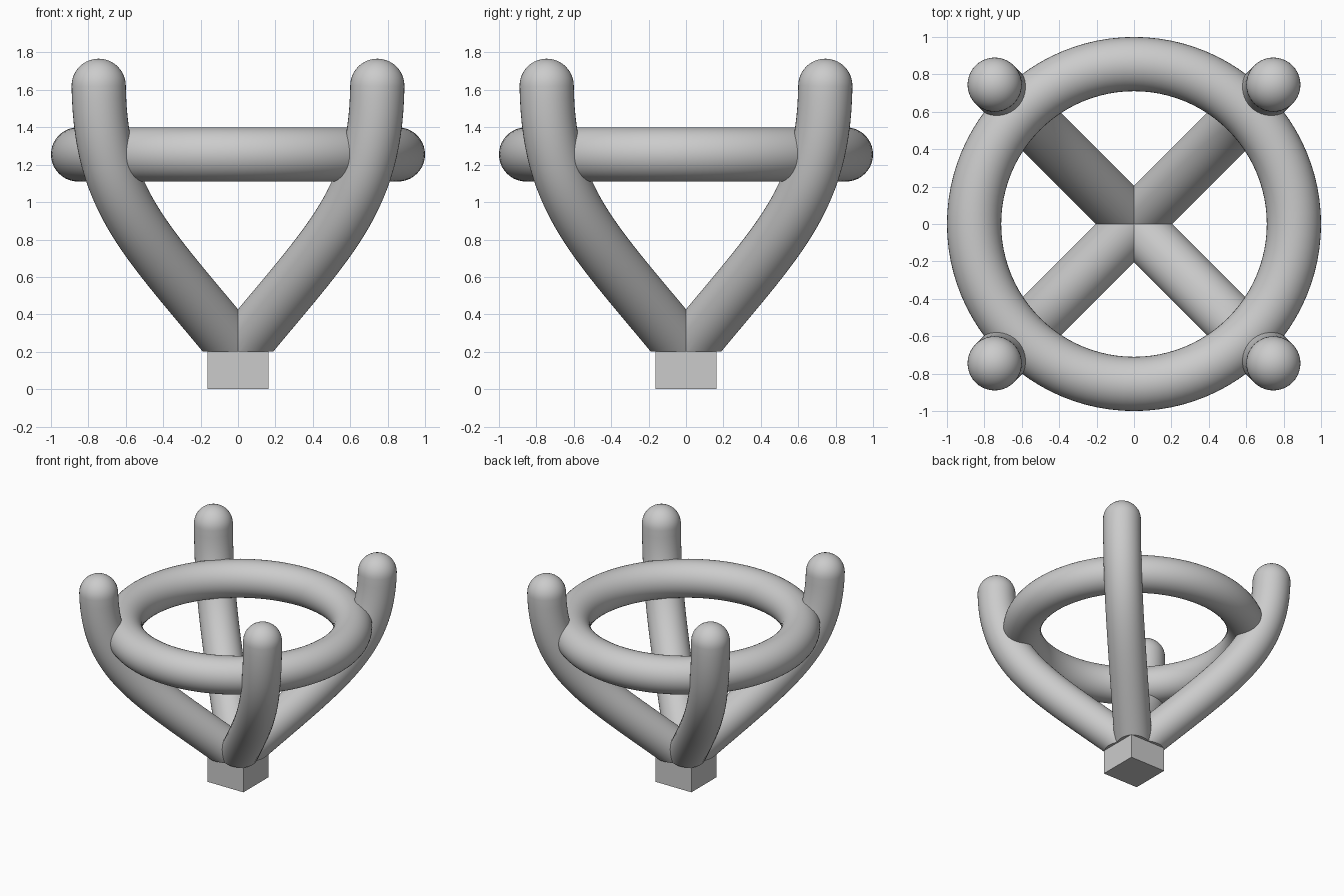
import bpy, bmesh
from math import sin, cos, pi, sqrt
from mathutils import Vector, Matrix

if "Cube" in bpy.data.objects:
    bpy.data.objects.remove(bpy.data.objects["Cube"])

R = 0.145          # tube radius of prongs and ring
SIDES = 40
BASE_Z = 0.2       # top of the base block


def finish(bm, name, smooth=True):
    bmesh.ops.recalc_face_normals(bm, faces=bm.faces)
    me = bpy.data.meshes.new(name)
    bm.to_mesh(me)
    bm.free()
    ob = bpy.data.objects.new(name, me)
    bpy.context.collection.objects.link(ob)
    if smooth:
        bpy.ops.object.select_all(action='DESELECT')
        ob.select_set(True)
        bpy.context.view_layer.objects.active = ob
        bpy.ops.object.shade_smooth_by_angle(angle=0.7)
    return ob


def prong_stations():
    """(centre, tangent, radius) along the bent centreline, then a domed tip."""
    p = [Vector((x * sqrt(2), 0, z)) for x, z in
         ((0, BASE_Z), (0.5, 0.81), (0.735, 1.0), (0.745, 1.622))]
    start = (p[1] - p[0]).normalized()
    out = [(p[0] - start * 0.25, start, R)]
    n = 28
    for i in range(n + 1):
        t = i / n
        u = 1 - t
        c = u**3 * p[0] + 3*u*u*t * p[1] + 3*u*t*t * p[2] + t**3 * p[3]
        d = u*u * (p[1]-p[0]) + 2*u*t * (p[2]-p[1]) + t*t * (p[3]-p[2])
        out.append((c, d.normalized(), R))
    c, d, _ = out[-1]
    for i in range(1, 10):
        a = pi / 2 * i / 10
        out.append((c + d * R * sin(a), d, R * cos(a)))
    return out, c + d * R


def make_prong(name, angle):
    bm = bmesh.new()
    stations, tip = prong_stations()
    side = Vector((0, 1, 0))
    rings = []
    for c, d, r in stations:
        nrm = side.cross(d)
        rings.append([bm.verts.new(c + r * (cos(a) * nrm + sin(a) * side))
                      for a in (2 * pi * k / SIDES for k in range(SIDES))])
    for a, b in zip(rings, rings[1:]):
        for k in range(SIDES):
            j = (k + 1) % SIDES
            bm.faces.new((a[k], a[j], b[j], b[k]))
    top = bm.verts.new(tip)
    for k in range(SIDES):
        bm.faces.new((rings[-1][k], rings[-1][(k + 1) % SIDES], top))
    # Trim the foot flat where it sits on the block
    cut = bmesh.ops.bisect_plane(bm, geom=bm.verts[:] + bm.edges[:] + bm.faces[:],
                                 plane_co=(0, 0, BASE_Z), plane_no=(0, 0, 1),
                                 clear_inner=True)
    bmesh.ops.holes_fill(bm, edges=[e for e in bm.edges if e.is_boundary])
    bm.transform(Matrix.Rotation(angle, 4, 'Z'))
    return finish(bm, name)


# Four curved prongs on the diagonals
for i, label in enumerate(("back_right", "back_left", "front_left", "front_right")):
    make_prong("prong_" + label, pi / 4 + i * pi / 2)

# Horizontal ring
bpy.ops.mesh.primitive_torus_add(major_radius=1 - R, minor_radius=R,
                                 major_segments=96, minor_segments=SIDES,
                                 location=(0, 0, 1.255))
bpy.context.object.name = "ring"
bpy.ops.object.shade_smooth_by_angle(angle=0.7)

# Square base block
bm = bmesh.new()
bmesh.ops.create_cube(bm, size=1, matrix=Matrix.Translation((0, 0, BASE_Z / 2))
                      @ Matrix.Diagonal((0.326, 0.326, BASE_Z, 1)))
finish(bm, "base_block", smooth=False)
